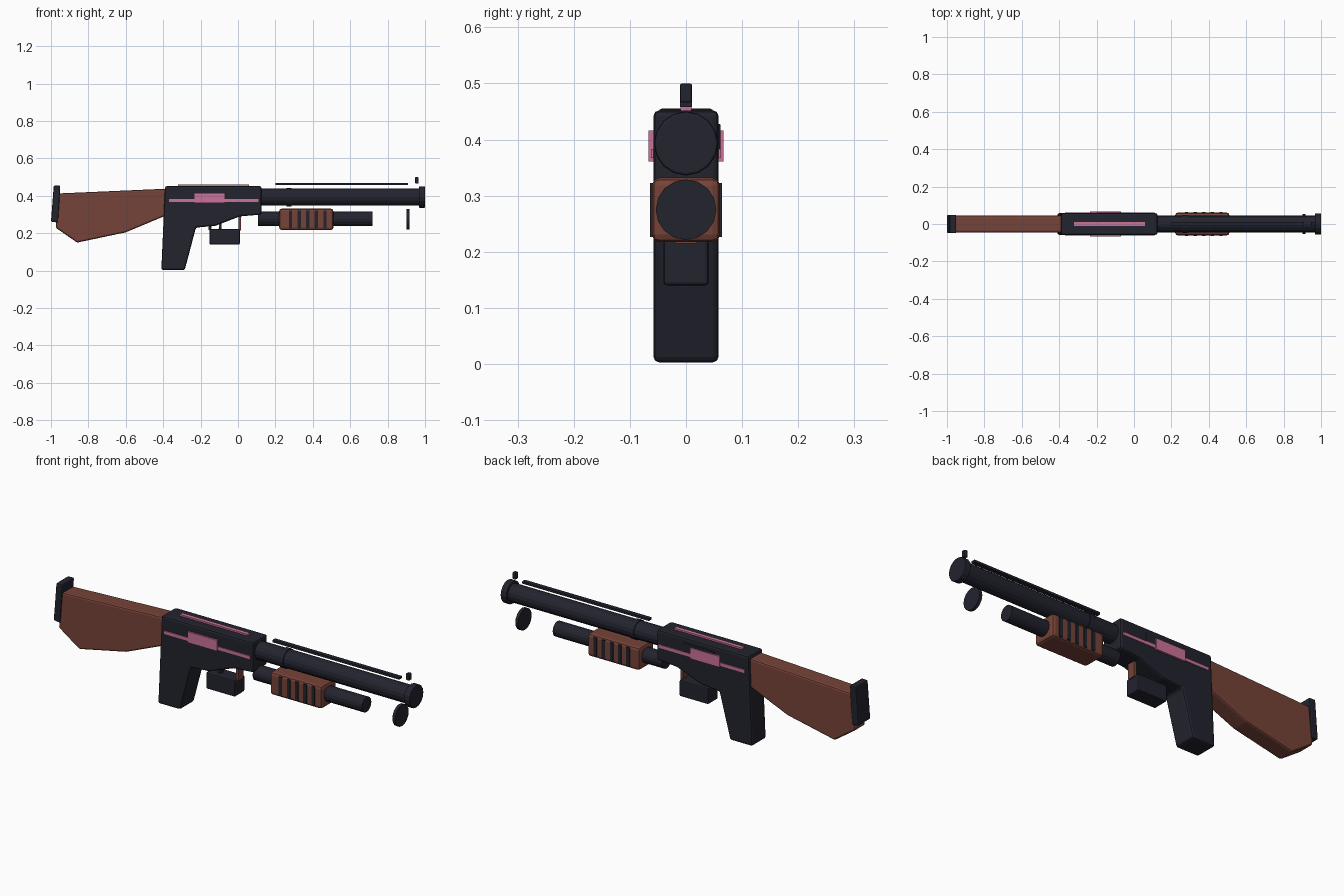
import bpy, bmesh, math
from mathutils import Matrix

cube = bpy.data.objects.get("Cube")
if cube:
    bpy.data.objects.remove(cube, do_unlink=True)


def material(name, rgb):
    m = bpy.data.materials.new(name)
    m.use_nodes = True
    m.diffuse_color = (*rgb, 1)
    m.node_tree.nodes["Principled BSDF"].inputs["Base Color"].default_value = (*rgb, 1)
    return m


METAL = material("dark metal", (0.016, 0.017, 0.027))
WOOD = material("red brown wood", (0.18, 0.056, 0.04))
PINK = material("pink trim", (0.60, 0.17, 0.32))


def finish(name, bm, mat, bevel=0.0):
    bmesh.ops.recalc_face_normals(bm, faces=bm.faces)
    mesh = bpy.data.meshes.new(name)
    bm.to_mesh(mesh)
    bm.free()
    mesh.materials.append(mat)
    ob = bpy.data.objects.new(name, mesh)
    bpy.context.collection.objects.link(ob)
    if bevel:
        mod = ob.modifiers.new("Bevel", "BEVEL")
        mod.width = bevel
        mod.segments = 2
        mod.limit_method = "ANGLE"
    return ob


def slab(name, points, half, mat, bevel=0.0):
    """Side profile in x and z, extruded across y."""
    bm = bmesh.new()
    face = bm.faces.new([bm.verts.new((x, -half, z)) for x, z in points])
    out = bmesh.ops.extrude_face_region(bm, geom=[face])
    verts = [v for v in out["geom"] if isinstance(v, bmesh.types.BMVert)]
    bmesh.ops.translate(bm, verts=verts, vec=(0, 2 * half, 0))
    return finish(name, bm, mat, bevel)


def box(name, x, y, z, mat, bevel=0.0):
    bm = bmesh.new()
    bmesh.ops.create_cube(bm, size=1)
    for v in bm.verts:
        v.co = [(lo + hi) / 2 + c * (hi - lo) for c, (lo, hi) in zip(v.co, (x, y, z))]
    return finish(name, bm, mat, bevel)


def tube(name, x0, x1, z, r, mat, bevel=0.0):
    """Sixteen-sided cylinder along x."""
    bm = bmesh.new()
    place = Matrix.Translation(((x0 + x1) / 2, 0, z)) @ Matrix.Rotation(math.pi / 2, 4, "Y")
    bmesh.ops.create_cone(bm, cap_ends=True, segments=16, radius1=r, radius2=r,
                          depth=x1 - x0, matrix=place)
    return finish(name, bm, mat, bevel)


# Receiver with pistol grip
slab("receiver", [(-0.39, 0.452), (0.125, 0.452), (0.125, 0.30), (0.01, 0.29),
                  (-0.12, 0.24), (-0.225, 0.23), (-0.285, 0.003), (-0.41, 0.003)],
     0.058, METAL, 0.01)

# Stock and butt plate
slab("stock", [(-0.385, 0.438), (-0.385, 0.295), (-0.6, 0.205), (-0.86, 0.15),
               (-0.975, 0.23), (-0.955, 0.413)], 0.045, WOOD, 0.009)
slab("butt_plate", [(-0.985, 0.455), (-0.95, 0.455), (-0.962, 0.257), (-1.0, 0.262)],
     0.049, METAL, 0.006)

# Barrel, ring and muzzle
tube("barrel", 0.10, 0.98, 0.393, 0.045, METAL)
tube("barrel_ring", 0.26, 0.285, 0.393, 0.049, METAL)
tube("muzzle", 0.967, 1.0, 0.393, 0.057, METAL, 0.004)

# Sight rail and front sight
box("sight_rail", (0.20, 0.91), (-0.011, 0.011), (0.458, 0.469), METAL)
box("front_sight", (0.947, 0.966), (-0.011, 0.011), (0.466, 0.50), METAL, 0.004)

# Magazine tube and its end disc
tube("magazine_tube", 0.108, 0.72, 0.277, 0.038, METAL)
tube("end_disc", 0.902, 0.918, 0.275, 0.054, METAL)

# Sliding fore grip with dark grooves on both sides
box("fore_grip", (0.22, 0.51), (-0.061, 0.061), (0.217, 0.332), WOOD, 0.014)
for i in range(5):
    x = 0.272 + i * 0.046
    for side, s in (("left", 1), ("right", -1)):
        box(f"grip_groove_{side}_{i + 1}", (x, x + 0.018),
            sorted((s * 0.057, s * 0.064)), (0.226, 0.323), METAL)

# Trigger parts and lower guard box
box("guard_box", (-0.152, 0.01), (-0.04, 0.04), (0.14, 0.222), METAL, 0.006)
box("guard_post", (0.004, 0.016), (-0.02, 0.02), (0.215, 0.295), WOOD)
slab("trigger", [(-0.11, 0.265), (-0.09, 0.265), (-0.088, 0.215), (-0.105, 0.215),
                 (-0.10, 0.24)], 0.012, METAL)
slab("guard_link", [(-0.155, 0.24), (-0.14, 0.24), (-0.145, 0.215), (-0.16, 0.22)],
     0.02, METAL)

# Pink trim on both sides and on the top, dark port on the left
for side, s in (("left", 1), ("right", -1)):
    box(f"side_stripe_{side}", (-0.37, 0.11), sorted((s * 0.056, s * 0.0625)),
        (0.367, 0.383), PINK)
    box(f"side_panel_{side}", (-0.235, -0.07), sorted((s * 0.058, s * 0.067)),
        (0.361, 0.416), PINK)
box("ejection_port", (-0.20, -0.02), (0.055, 0.0615), (0.37, 0.428), METAL, 0.002)
box("top_stripe", (-0.32, 0.06), (-0.01, 0.01), (0.45, 0.46), PINK)
